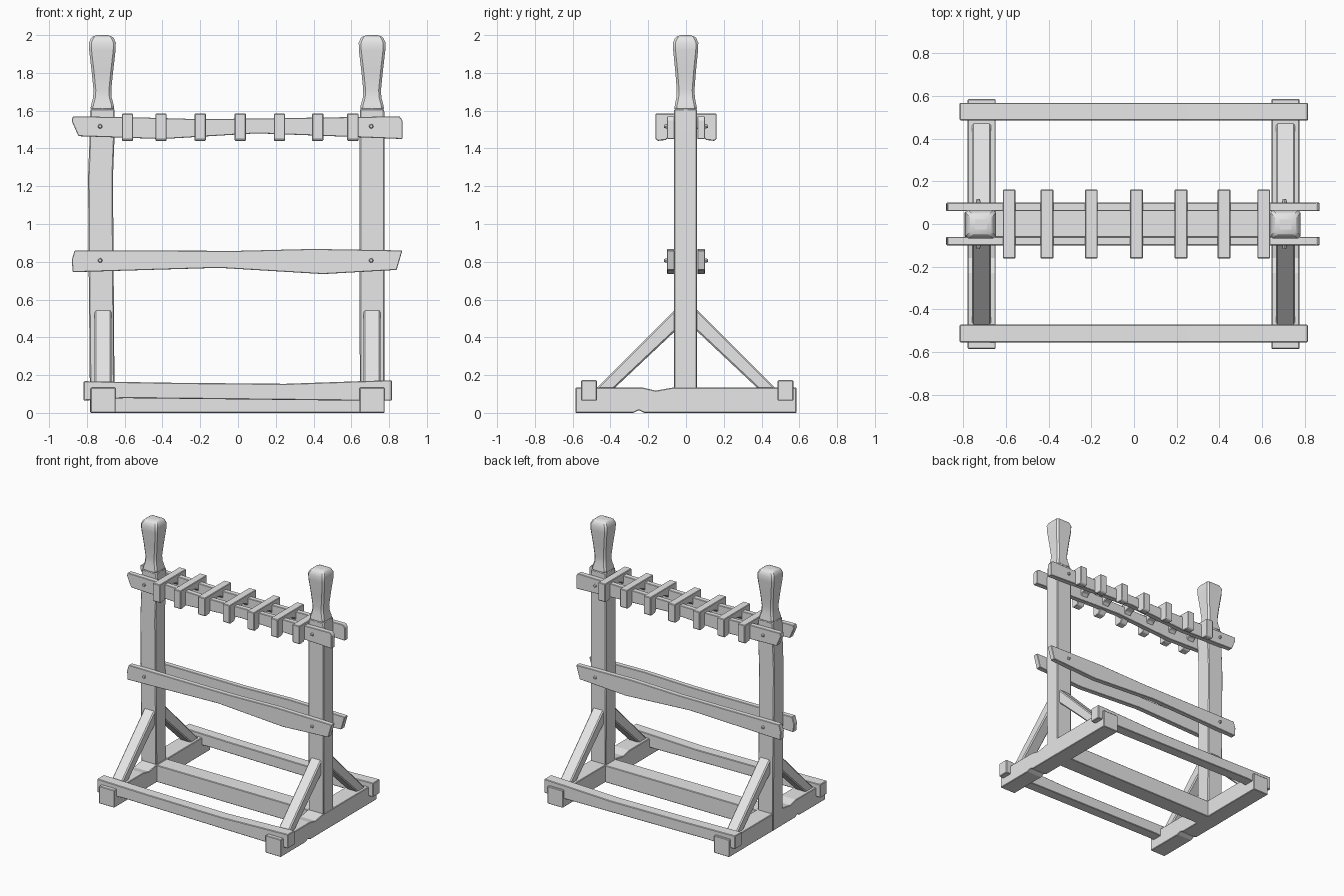
import bpy, bmesh
from mathutils import Vector

cube = bpy.data.objects.get("Cube")
if cube:
    bpy.data.objects.remove(cube, do_unlink=True)

grey = bpy.data.materials.new("plain_grey")
grey.use_nodes = True
colour = (0.8, 0.8, 0.8, 1)
grey.diffuse_color = colour
grey.node_tree.nodes["Principled BSDF"].inputs["Base Color"].default_value = colour


def finish(name, bm, bevel=0.0, smooth=False):
    bmesh.ops.recalc_face_normals(bm, faces=bm.faces)
    mesh = bpy.data.meshes.new(name)
    bm.to_mesh(mesh)
    bm.free()
    mesh.materials.append(grey)
    obj = bpy.data.objects.new(name, mesh)
    bpy.context.collection.objects.link(obj)
    if bevel:
        mod = obj.modifiers.new("Worn edges", 'BEVEL')
        mod.width = bevel
        mod.segments = 1
        mod.limit_method = 'ANGLE'
    if smooth:
        bpy.ops.object.select_all(action='DESELECT')
        obj.select_set(True)
        bpy.context.view_layer.objects.active = obj
        bpy.ops.object.shade_smooth_by_angle(angle=0.6)
    return obj


def prism(name, outline, axis, start, end, bevel=0.004):
    """Extrude an outline along x (outline in y, z), y (x, z) or z (x, y)."""
    bm = bmesh.new()
    verts = []
    for p in outline:
        co = list(p)
        co.insert("xyz".index(axis), start)
        verts.append(bm.verts.new(co))
    face = bm.faces.new(verts)
    move = Vector((0, 0, 0))
    move["xyz".index(axis)] = end - start
    extruded = bmesh.ops.extrude_face_region(bm, geom=[face])["geom"]
    bmesh.ops.translate(bm, vec=move,
                        verts=[v for v in extruded if isinstance(v, bmesh.types.BMVert)])
    return finish(name, bm, bevel)


def loft(name, rings, bevel):
    """Join rectangles given as (z, centre x, half x, half y)."""
    bm = bmesh.new()
    loops = [[bm.verts.new((cx + sx * hx, sy * hy - 0.002, z))
              for sx, sy in ((-1, -1), (1, -1), (1, 1), (-1, 1))]
             for z, cx, hx, hy in rings]
    for low, high in zip(loops, loops[1:]):
        for i in range(4):
            j = (i + 1) % 4
            bm.faces.new((low[i], low[j], high[j], high[i]))
    bm.faces.new(loops[0])
    bm.faces.new(loops[-1])
    return finish(name, bm, bevel, True)


# Posts with carved grips, feet and braces on each side
foot_outline = [(-0.585, 0), (-0.28, 0), (-0.25, 0.014), (-0.22, 0), (0.585, 0),
                (0.585, 0.134), (-0.07, 0.134), (-0.16, 0.118), (-0.23, 0.134),
                (-0.585, 0.134)]
for side, x, lean in (("right", -0.718, -0.01), ("left", 0.71, 0)):
    loft(side + "_post", [
        (0, x, 0.065, 0.061), (0.7, x + lean * 0.6, 0.066, 0.061),
        (1.25, x + lean, 0.066, 0.061), (1.5, x, 0.066, 0.061),
        (1.61, x, 0.064, 0.061)], 0.006)
    loft(side + "_grip", [
        (1.6, x, 0.064, 0.061), (1.63, x, 0.06, 0.057), (1.67, x, 0.049, 0.049),
        (1.71, x, 0.047, 0.047), (1.8, x, 0.056, 0.054), (1.92, x, 0.07, 0.066),
        (1.96, x, 0.071, 0.067), (1.985, x, 0.06, 0.056), (2.0, x, 0.04, 0.036)], 0.012)
    fx = -0.714 if x < 0 else x
    prism(side + "_foot", foot_outline, "x", fx - 0.066, fx + 0.066)
    for end, s in (("front", -1), ("back", 1)):
        prism(f"{side}_{end}_brace",
              [(s * 0.05, 0.555), (s * 0.05, 0.44), (s * 0.385, 0.125), (s * 0.48, 0.125)],
              "x", fx - 0.045, fx + 0.045, 0.008)

# Floor beam between the posts
prism("centre_beam", [(-0.063, 0), (0.065, 0), (0.065, 0.13), (-0.063, 0.13)],
      "x", -0.66, 0.655)

# Floor rails notched over the feet
for end, y0, y1 in (("front", -0.555, -0.472), ("back", 0.485, 0.568)):
    prism(end + "_floor_rail",
          [(-0.817, 0.065), (-0.6, 0.078), (0.6, 0.065), (0.815, 0.065),
           (0.815, 0.173), (0.65, 0.168), (0.25, 0.154), (-0.4, 0.16), (-0.817, 0.168)],
          "y", y0, y1)

# Pairs of hewn planks on the posts
upper = [(-0.875, 1.57), (-0.55, 1.565), (-0.2, 1.555), (0.2, 1.56), (0.855, 1.57),
         (0.87, 1.55), (0.87, 1.45), (0.5, 1.465), (0.1, 1.48), (-0.4, 1.45),
         (-0.845, 1.465), (-0.88, 1.545)]
middle = [(-0.865, 0.86), (0, 0.858), (0.4, 0.868), (0.87, 0.86), (0.84, 0.757),
          (0.45, 0.735), (-0.1, 0.768), (-0.875, 0.745), (-0.88, 0.81)]
for end, s in (("front", -1), ("back", 1)):
    for level, outline in (("upper", upper), ("middle", middle)):
        prism(f"{end}_{level}_plank", outline, "y", s * 0.06, s * 0.1, 0.003)

# Pegs through the planks
for side, x in (("right", -0.73), ("left", 0.705)):
    for level, z in (("upper", 1.517), ("middle", 0.807)):
        for end, s in (("front", -1), ("back", 1)):
            bpy.ops.mesh.primitive_cone_add(
                vertices=8, radius1=0.014, radius2=0.008, depth=0.024,
                location=(x, s * 0.104, z), rotation=(-s * 1.5708, 0, 0))
            peg = bpy.context.object
            peg.name = f"{side}_{end}_{level}_peg"
            peg.data.materials.append(grey)

# Hanger blocks straddling the upper planks, arched underneath
half = [(0.162, 1.585), (0.162, 1.45), (0.15, 1.44), (0.105, 1.445),
        (0.08, 1.48), (0.045, 1.52)]
hanger = half + [(0, 1.535)] + [(-y, z) for y, z in reversed(half)]
for i, x in enumerate((-0.585, -0.408, -0.2, 0.012, 0.22, 0.422, 0.608)):
    prism(f"hanger_{i + 1}", hanger, "x", x - 0.03, x + 0.03, 0.004)
